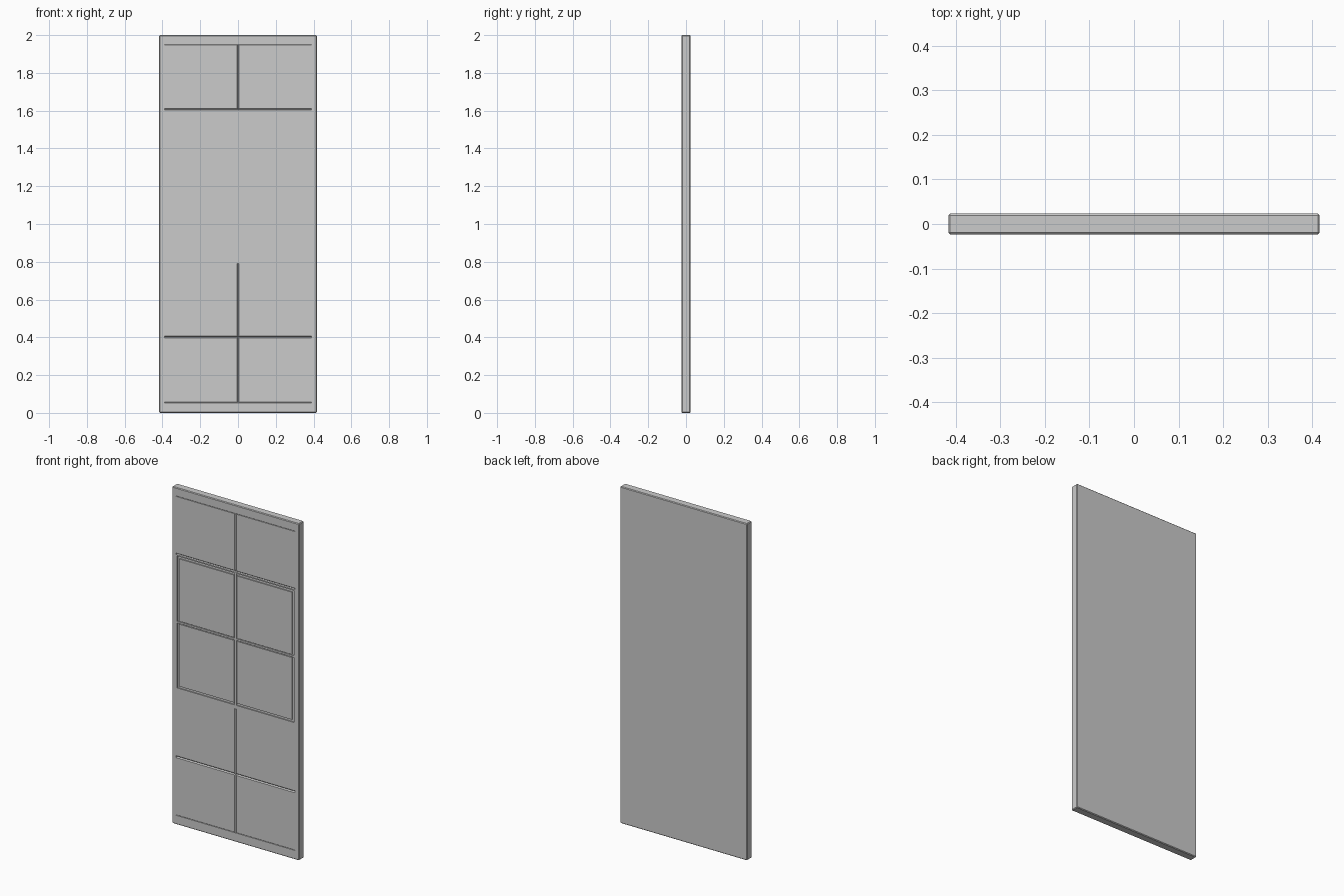
import bpy, bmesh, math
from mathutils import Matrix, Vector

if "Cube" in bpy.data.objects:
    bpy.data.objects.remove(bpy.data.objects["Cube"])

W, D, H = 0.834, 0.047, 2.0
FRONT = -D / 2
GROOVE = 0.006


def finish(name, bm):
    mesh = bpy.data.meshes.new(name)
    bm.to_mesh(mesh)
    bm.free()
    ob = bpy.data.objects.new(name, mesh)
    bpy.context.collection.objects.link(ob)
    return ob


def box(name, x0, x1, y0, y1, z0, z1, bevel=0):
    bm = bmesh.new()
    size = Matrix.Diagonal((x1 - x0, y1 - y0, z1 - z0, 1))
    mid = Vector(((x0 + x1) / 2, (y0 + y1) / 2, (z0 + z1) / 2))
    bmesh.ops.create_cube(bm, size=1, matrix=Matrix.Translation(mid) @ size)
    if bevel:
        bmesh.ops.bevel(bm, geom=bm.edges[:], offset=bevel, segments=1,
                        profile=0.5, affect='EDGES')
    return finish(name, bm)


def vee(name, a, b, width):
    """Diamond-section bar between two points on the front face."""
    pa, pb = Vector((a[0], FRONT, a[1])), Vector((b[0], FRONT, b[1]))
    turn = Matrix.Rotation(math.pi / 2, 4, 'Y') if a[1] == b[1] else Matrix()
    bm = bmesh.new()
    bmesh.ops.create_cone(bm, cap_ends=True, segments=4, radius1=width / 2,
                          radius2=width / 2, depth=(pb - pa).length,
                          matrix=Matrix.Translation((pa + pb) / 2) @ turn)
    return finish(name, bm)


def cut(target, cutter):
    cutter.hide_render = True
    mod = target.modifiers.new("groove", 'BOOLEAN')
    mod.operation, mod.solver, mod.object = 'DIFFERENCE', 'EXACT', cutter
    bpy.context.view_layer.objects.active = target
    bpy.ops.object.modifier_apply(modifier=mod.name)
    bpy.data.objects.remove(cutter)


# Door slab with narrow chamfered edges
door = box("door_slab", -W / 2, W / 2, FRONT, D / 2, 0, H, 0.004)

# V grooves dividing the upper and lower panels
for a, b, width in [((0, 0.055), (0, 0.79), 0.012),
                    ((0, 1.612), (0, 1.948), 0.012),
                    ((-0.39, 0.402), (0.39, 0.402), 0.012),
                    ((-0.39, 1.607), (0.39, 1.607), 0.009),
                    ((-0.39, 1.949), (0.39, 1.949), 0.003),
                    ((-0.39, 0.055), (0.39, 0.055), 0.003)]:
    cut(door, vee("groove_cutter", a, b, width))

# Four window panes, each set flush in a recess that leaves a groove round it
for row, (z0, z1, low, high) in {"lower": (0.812, 1.198, 0.013, 0.004),
                                 "upper": (1.208, 1.595, 0.004, 0.013)}.items():
    for side, s in (("left", -1), ("right", 1)):
        x0, x1 = sorted((s * 0.006, s * 0.383))
        cut(door, box("recess_cutter", x0, x1, FRONT - 0.01, FRONT + GROOVE, z0, z1))
        x0, x1 = sorted((s * 0.010, s * 0.370))
        box(f"{row}_{side}_pane", x0, x1, FRONT, FRONT + GROOVE + 0.002,
            z0 + low, z1 - high)
